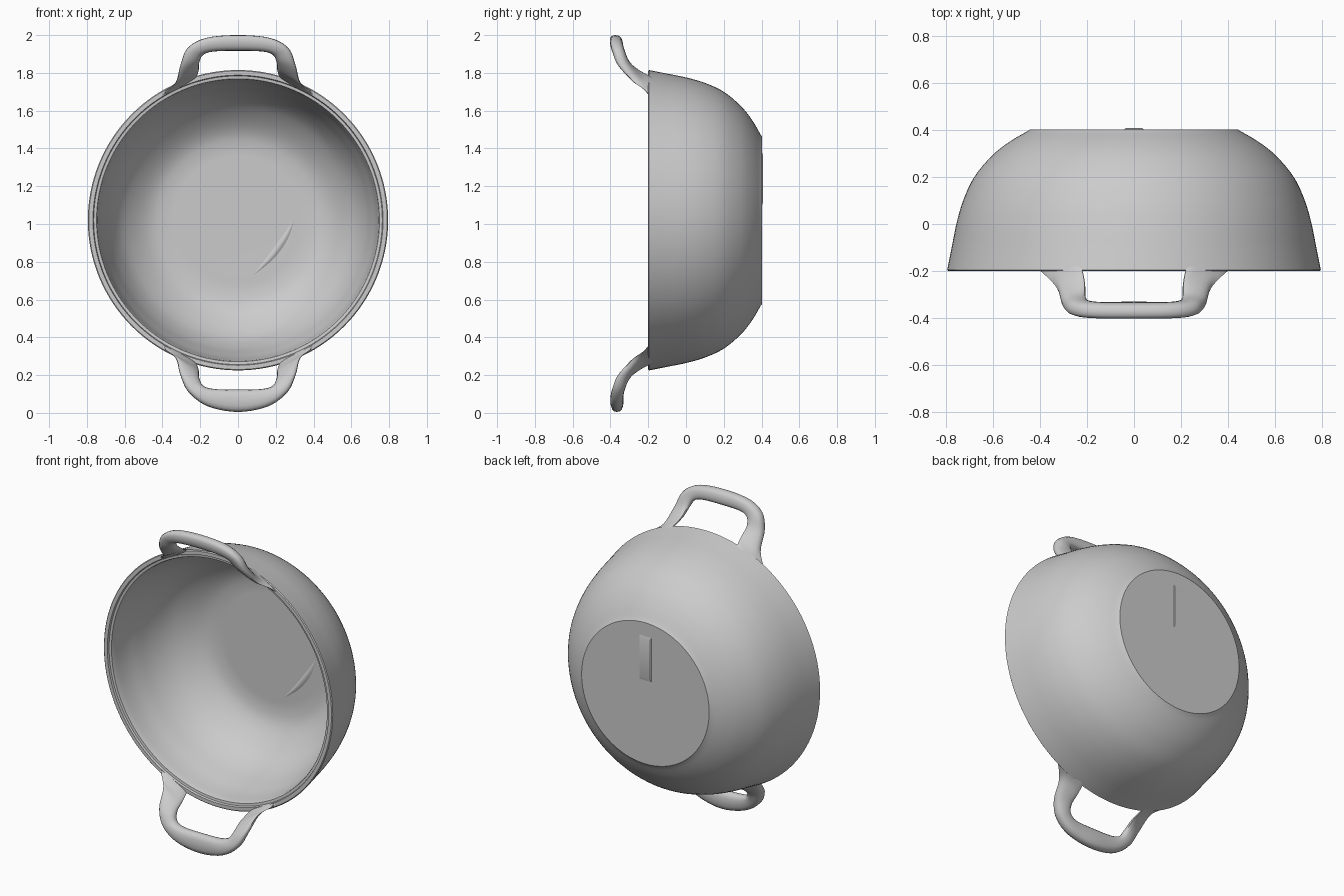
import bpy, bmesh, math
from mathutils import Vector

CENTRE = Vector((0, 0, 1.02))

cube = bpy.data.objects.get("Cube")
if cube:
    bpy.data.objects.remove(cube, do_unlink=True)

iron = bpy.data.materials.new("grey iron")
iron.use_nodes = True
colour = (0.6, 0.6, 0.6, 1)
iron.diffuse_color = colour
iron.node_tree.nodes["Principled BSDF"].inputs["Base Color"].default_value = colour


def smooth_path(points, steps):
    """Catmull-Rom curve through the points."""
    p = [Vector(q) for q in points]
    p = [2 * p[0] - p[1]] + p + [2 * p[-1] - p[-2]]
    out = []
    for a, b, c, d in zip(p, p[1:], p[2:], p[3:]):
        for i in range(steps):
            t = i / steps
            out.append(0.5 * (2 * b + (c - a) * t + (2 * a - 5 * b + 4 * c - d) * t**2
                              + (3 * b - a - 3 * c + d) * t**3))
    return out + [p[-2]]


def finish(bm, name, angle=30):
    bmesh.ops.remove_doubles(bm, verts=bm.verts, dist=0.0001)
    bmesh.ops.recalc_face_normals(bm, faces=bm.faces)
    mesh = bpy.data.meshes.new(name)
    bm.to_mesh(mesh)
    bm.free()
    mesh.materials.append(iron)
    ob = bpy.data.objects.new(name, mesh)
    bpy.context.collection.objects.link(ob)
    bpy.ops.object.select_all(action="DESELECT")
    ob.select_set(True)
    bpy.context.view_layer.objects.active = ob
    bpy.ops.object.shade_smooth_by_angle(angle=math.radians(angle))
    return ob


# Bowl: (radius, depth) profile turned around the y axis
outer = smooth_path([(0.45, 0.397), (0.53, 0.35), (0.605, 0.29), (0.68, 0.2),
                     (0.727, 0.1), (0.756, 0), (0.776, -0.1), (0.795, -0.195)], 4)
inner = smooth_path([(0.745, -0.175), (0.73, -0.08), (0.708, 0), (0.675, 0.1),
                     (0.62, 0.2), (0.54, 0.28), (0.46, 0.33), (0.38, 0.348), (0.3, 0.35)], 4)
rim = [(0.79, -0.2), (0.768, -0.2), (0.764, -0.188), (0.749, -0.186)]
profile = [(0, 0.403), (0.443, 0.403), *outer, *rim, *inner, (0, 0.35)]
bm = bmesh.new()
verts = [bm.verts.new((r, y, CENTRE.z)) for r, y in profile]
edges = [bm.edges.new(pair) for pair in zip(verts, verts[1:])]
bmesh.ops.spin(bm, geom=verts + edges, cent=CENTRE, axis=(0, 1, 0),
               angle=math.tau, steps=128, use_merge=True)
finish(bm, "bowl")


# Handles: rounded sections lofted between an outer and an inner edge,
# each edge given as (x, distance from the bowl axis, y)
def handle(name, side, outer_half, inner_half):
    def full(half):
        return smooth_path(half + [(-x, d, y) for x, d, y in half[-2::-1]], 5)
    bm = bmesh.new()
    rings = []
    for a, b in zip(full(outer_half), full(inner_half)):
        mid, half = (a + b) / 2, (a - b) / 2
        ring = []
        for i in range(16):
            t = math.tau * i / 16
            c, s = math.cos(t), math.sin(t)
            p = mid + half * math.copysign(abs(c) ** 0.8, c)
            p.y, p.z = p.z + 0.034 * math.copysign(abs(s) ** 0.8, s), CENTRE.z + side * p.y
            ring.append(bm.verts.new(p))
        rings.append(ring)
    for r, q in zip(rings, rings[1:]):
        for i in range(16):
            j = (i + 1) % 16
            bm.faces.new((r[i], r[j], q[j], q[i]))
    bm.faces.new(rings[0])
    bm.faces.new(rings[-1])
    finish(bm, name, 50)


inner_edge = [(0.23, 0.74, -0.16), (0.215, 0.77, -0.215), (0.207, 0.8, -0.27),
              (0.205, 0.835, -0.32), (0.185, 0.875, -0.35), (0.13, 0.893, -0.362),
              (0, 0.897, -0.362)]
root = [(0.44, 0.635, -0.16), (0.385, 0.685, -0.2), (0.33, 0.73, -0.26),
        (0.305, 0.82, -0.335)]
handle("top_handle", 1, root + [(0.268, 0.91, -0.363), (0.17, 0.965, -0.372),
                                (0, 0.98, -0.374)], inner_edge)
handle("bottom_handle", -1, root + [(0.262, 0.91, -0.363), (0.16, 0.985, -0.37),
                                    (0, 1.015, -0.366)], inner_edge)

# Shallow plain panel on the underside of the base
bm = bmesh.new()
bmesh.ops.create_cube(bm, size=1)
for v in bm.verts:
    taper = 0.8 if v.co.y > 0 else 1
    v.co = (v.co.x * 0.09 * taper, 0.404 + v.co.y * 0.008, 1.24 + v.co.z * 0.3 * taper)
finish(bm, "base_panel")

# Faint curved ridge on the inside floor
bm = bmesh.new()
path = smooth_path([(0.07, 0.72), (0.17, 0.82), (0.25, 0.93), (0.3, 1.03)], 5)
rows = []
for i, p in enumerate(path):
    w = 0.016 * math.sin(math.pi * i / (len(path) - 1)) + 0.001
    rows.append([bm.verts.new((p.x + k * w, 0.351 - (1 - abs(k)) * w * 0.6, p.y - k * w * 0.7))
                 for k in (-1, -0.5, 0, 0.5, 1)])
for r, q in zip(rows, rows[1:]):
    for i in range(4):
        bm.faces.new((r[i], r[i + 1], q[i + 1], q[i]))
finish(bm, "floor_ridge", 60)
